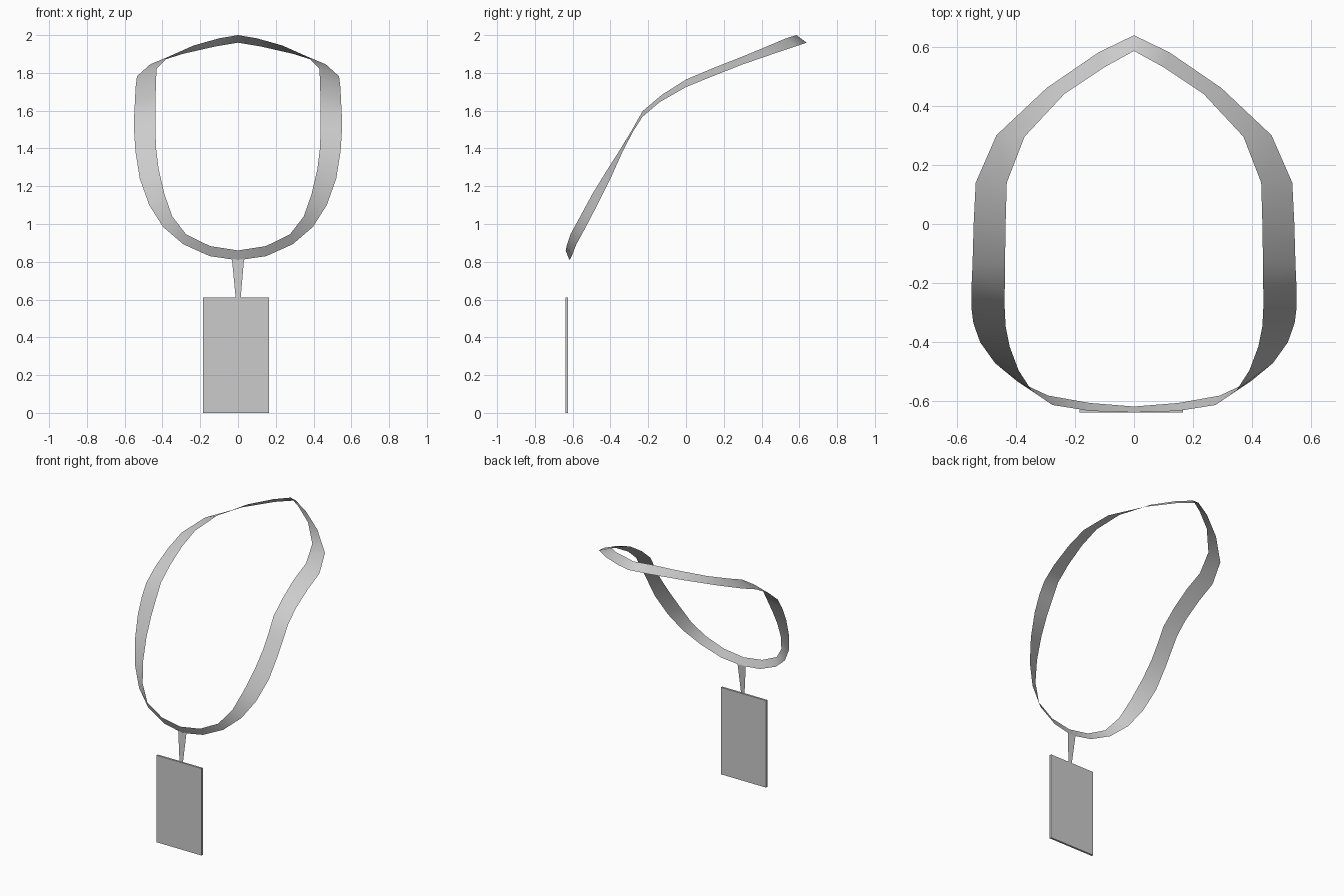
import bpy


def mesh_object(name, verts, faces, smooth=False):
    mesh = bpy.data.meshes.new(name)
    mesh.from_pydata(verts, [], faces)
    mesh.update()
    obj = bpy.data.objects.new(name, mesh)
    bpy.context.collection.objects.link(obj)
    for poly in mesh.polygons:
        poly.use_smooth = smooth
    return obj


# neck strap: two ribbon edges, from front centre round to back centre
inner = [(0, -.637, .86), (.148, -.632, .883), (.275, -.612, .945), (.348, -.56, 1.04),
         (.39, -.495, 1.16), (.42, -.415, 1.29), (.434, -.345, 1.40), (.437, -.285, 1.50),
         (.437, -.23, 1.597), (.436, -.13, 1.682), (.434, 0, 1.765), (.43, .14, 1.824),
         (.37, .295, 1.885), (.235, .44, 1.945), (.10, .53, 1.983), (0, .585, 2.0)]
outer = [(0, -.617, .808), (.15, -.605, .83), (.29, -.58, .893), (.397, -.53, .985),
         (.47, -.47, 1.10), (.52, -.40, 1.24), (.543, -.335, 1.385), (.55, -.28, 1.49),
         (.55, -.23, 1.568), (.546, -.14, 1.645), (.542, 0, 1.725), (.535, .14, 1.782),
         (.465, .30, 1.845), (.295, .46, 1.90), (.12, .58, 1.94), (0, .638, 1.96)]
n = len(inner)
strap = mesh_object("neck_strap", inner + outer,
                    [(i, n + i, n + i + 1, i + 1) for i in range(n - 1)], smooth=True)
mirror = strap.modifiers.new("Mirror", "MIRROR")
mirror.use_axis[0] = True
mirror.use_clip = True
mirror.merge_threshold = 0.001

# tapered tab between strap and card
mesh_object("hanging_tab",
            [(-.032, -.617, .815), (.032, -.617, .815), (.014, -.631, .605), (-.012, -.631, .605)],
            [(0, 3, 2, 1)])

# flat card
bpy.ops.mesh.primitive_cube_add(size=1, location=(-.01, -.631, .305))
card = bpy.context.object
card.name = "badge_card"
card.scale = (.35, .014, .61)
bpy.ops.object.transform_apply(location=False, rotation=False, scale=True)
